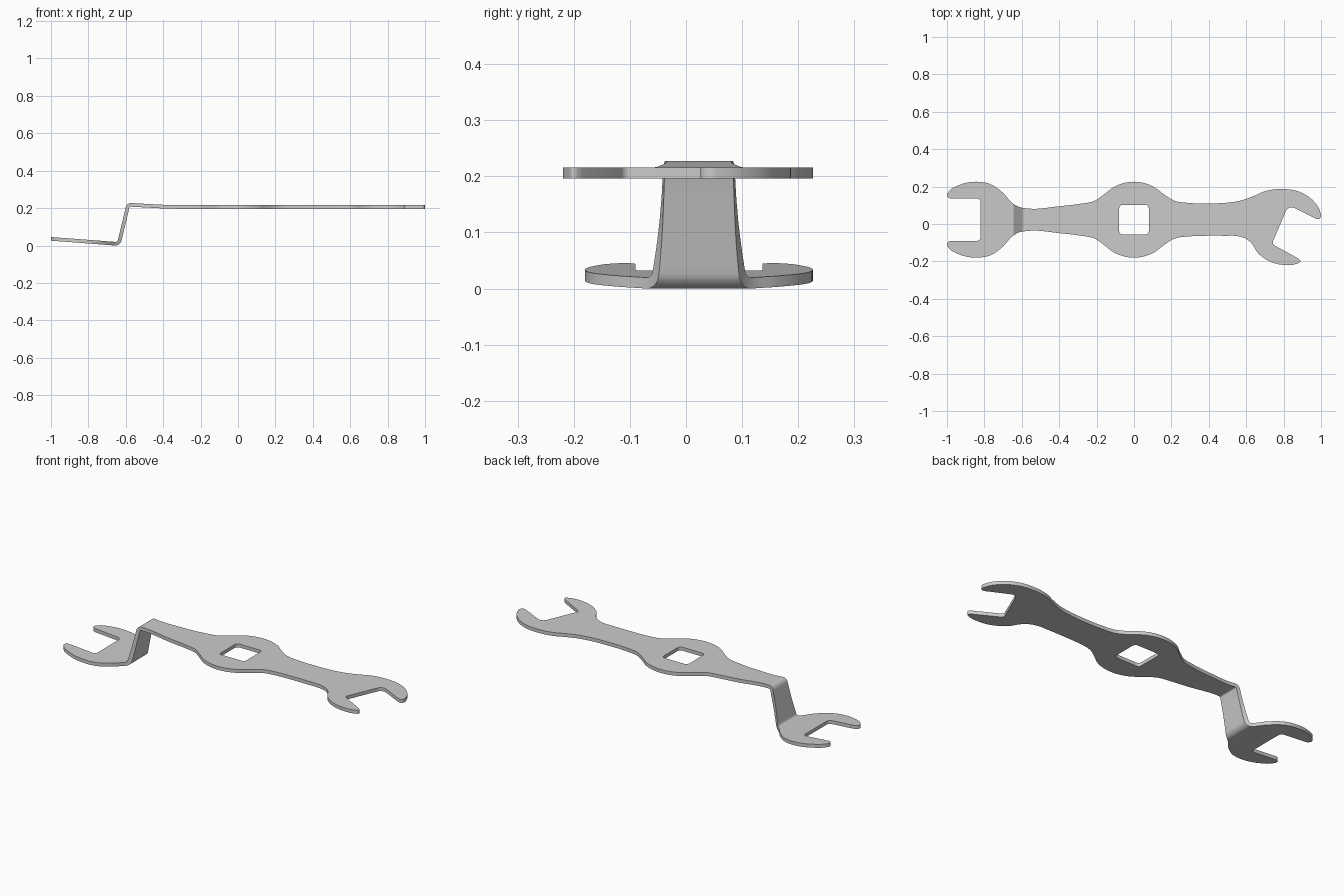
import bpy, bmesh, math
from mathutils import Vector
from mathutils.geometry import interpolate_bezier

if "Cube" in bpy.data.objects:
    bpy.data.objects.remove(bpy.data.objects["Cube"])

MID = 0.023      # y of the handle's own centre line
THICK = 0.0195


def smooth(points, steps=5):
    """Smooth curve through points."""
    p = [Vector(q) for q in points]
    tan = []
    for i in range(len(p)):
        if i == 0:
            t = p[1] - p[0]
        elif i == len(p) - 1:
            t = p[-1] - p[-2]
        else:
            a, b = p[i] - p[i - 1], p[i + 1] - p[i]
            t = a.normalized() * b.length + b.normalized() * a.length
        tan.append(t.normalized())
    out = [p[0]]
    for i in range(len(p) - 1):
        h = (p[i + 1] - p[i]).length / 3
        out += interpolate_bezier(p[i], p[i] + tan[i] * h,
                                  p[i + 1] - tan[i + 1] * h, p[i + 1], steps + 1)[1:]
    return [Vector(v[:2]) for v in out]


def fillet(points, radii, closed=False, steps=7):
    """Polyline with rounded corners; radius 0 keeps a point."""
    p = [Vector(q) for q in points]
    out = []
    for i, r in enumerate(radii):
        if r == 0 or (not closed and i in (0, len(p) - 1)):
            out.append(p[i])
            continue
        d0 = (p[i] - p[i - 1]).normalized()
        d1 = (p[(i + 1) % len(p)] - p[i]).normalized()
        turn = d0.angle(d1)
        t, h = r * math.tan(turn / 2), 4 / 3 * math.tan(turn / 4) * r
        a, b = p[i] - d0 * t, p[i] + d1 * t
        out += interpolate_bezier(a, a + d0 * h, b - d1 * h, b, steps)
    return [Vector(v[:2]) for v in out]


def prism(name, points, along_y=False):
    """Extrude a closed outline along z (or y) from -1 to 1."""
    bm = bmesh.new()
    rings = []
    for s in (-1, 1):
        rings.append([bm.verts.new((a, s, b) if along_y else (a, b, s)) for a, b in points])
        bm.faces.new(rings[-1])
    n = len(points)
    for i in range(n):
        j = (i + 1) % n
        bm.faces.new((rings[0][i], rings[0][j], rings[1][j], rings[1][i]))
    bmesh.ops.recalc_face_normals(bm, faces=bm.faces)
    mesh = bpy.data.meshes.new(name)
    bm.to_mesh(mesh)
    bm.free()
    obj = bpy.data.objects.new(name, mesh)
    bpy.context.collection.objects.link(obj)
    return obj


def boolean(obj, cutter, operation):
    mod = obj.modifiers.new("cut", 'BOOLEAN')
    mod.operation, mod.solver, mod.object = operation, 'EXACT', cutter
    cutter.hide_render = True
    bpy.context.view_layer.objects.active = obj
    bpy.ops.object.modifier_apply(modifier=mod.name)
    bpy.data.objects.remove(cutter)


def flip(points):
    return [(x, 2 * MID - y) for x, y in reversed(points)]


# Symmetric left half: jaw tip, jaw, neck, hub and start of the handle
left = [(-0.965, 0.136), (-0.987, 0.138), (-1.0, 0.152), (-0.99, 0.174), (-0.933, 0.209),
        (-0.845, 0.226), (-0.77, 0.214), (-0.70, 0.166), (-0.652, 0.113), (-0.62, 0.093),
        (-0.57, 0.083), (-0.4, 0.095), (-0.28, 0.109), (-0.215, 0.122), (-0.158, 0.16),
        (-0.104, 0.2), (0, 0.226), (0.104, 0.2), (0.158, 0.16), (0.215, 0.125), (0.3, 0.112)]
# Angled right jaw, upper and lower prongs
right_upper = [(0.41, 0.11), (0.50, 0.114), (0.565, 0.124), (0.634, 0.147), (0.71, 0.178),
               (0.795, 0.187), (0.885, 0.172), (0.955, 0.128), (0.995, 0.067),
               (0.9995, 0.04), (0.99, 0.027), (0.97, 0.03)]
right_lower = [(0.88, -0.185), (0.89, -0.2), (0.87, -0.212), (0.805, -0.219), (0.725, -0.2),
               (0.66, -0.152), (0.63, -0.105), (0.60, -0.08), (0.565, -0.067),
               (0.48, -0.063), (0.38, -0.063)]
right_mouth = fillet([(0.97, 0.03), (0.826, 0.101), (0.737, -0.107), (0.88, -0.185)],
                     [0, 0.032, 0.018, 0])
left_mouth = fillet([(-0.965, 2 * MID - 0.136), (-0.82, 2 * MID - 0.136), (-0.82, 0.136),
                     (-0.965, 0.136)], [0, 0.02, 0.02, 0])
outline = (smooth(left + right_upper) + right_mouth[1:-1]
           + smooth(right_lower + flip(left)) + left_mouth[1:-1])

# Bent sheet: side profile thickened from its centre line
path = fillet([(1.1, 0.2095), (-0.37, 0.2095), (-0.587, 0.2215), (-0.637, 0.0115), (-1.1, 0.0465)],
              [0, 2.0, 0.018, 0.024, 0])
sides = ([], [])
for i, p in enumerate(path):
    t = (path[min(i + 1, len(path) - 1)] - path[max(i - 1, 0)])
    if 0 < i < len(path) - 1:
        t = (path[i + 1] - p).normalized() + (p - path[i - 1]).normalized()
    n = Vector((-t.y, t.x)).normalized() * THICK / 2
    sides[0].append(p + n)
    sides[1].append(p - n)
wrench = prism("wrench", sides[0] + sides[1][::-1], along_y=True)

# Trim the sheet to the outline, then punch the square hole
boolean(wrench, prism("outline_cutter", outline), 'INTERSECT')
h = 0.079
hole = fillet([(-h, MID - h), (h, MID - h), (h, MID + h), (-h, MID + h)], [0.018] * 4, closed=True)
boolean(wrench, prism("hole_cutter", hole), 'DIFFERENCE')

# Stand it on the ground
low = min(v.co.z for v in wrench.data.vertices)
for v in wrench.data.vertices:
    v.co.z -= low
wrench.select_set(True)
bpy.context.view_layer.objects.active = wrench
bpy.ops.object.shade_smooth_by_angle(angle=math.radians(30))
